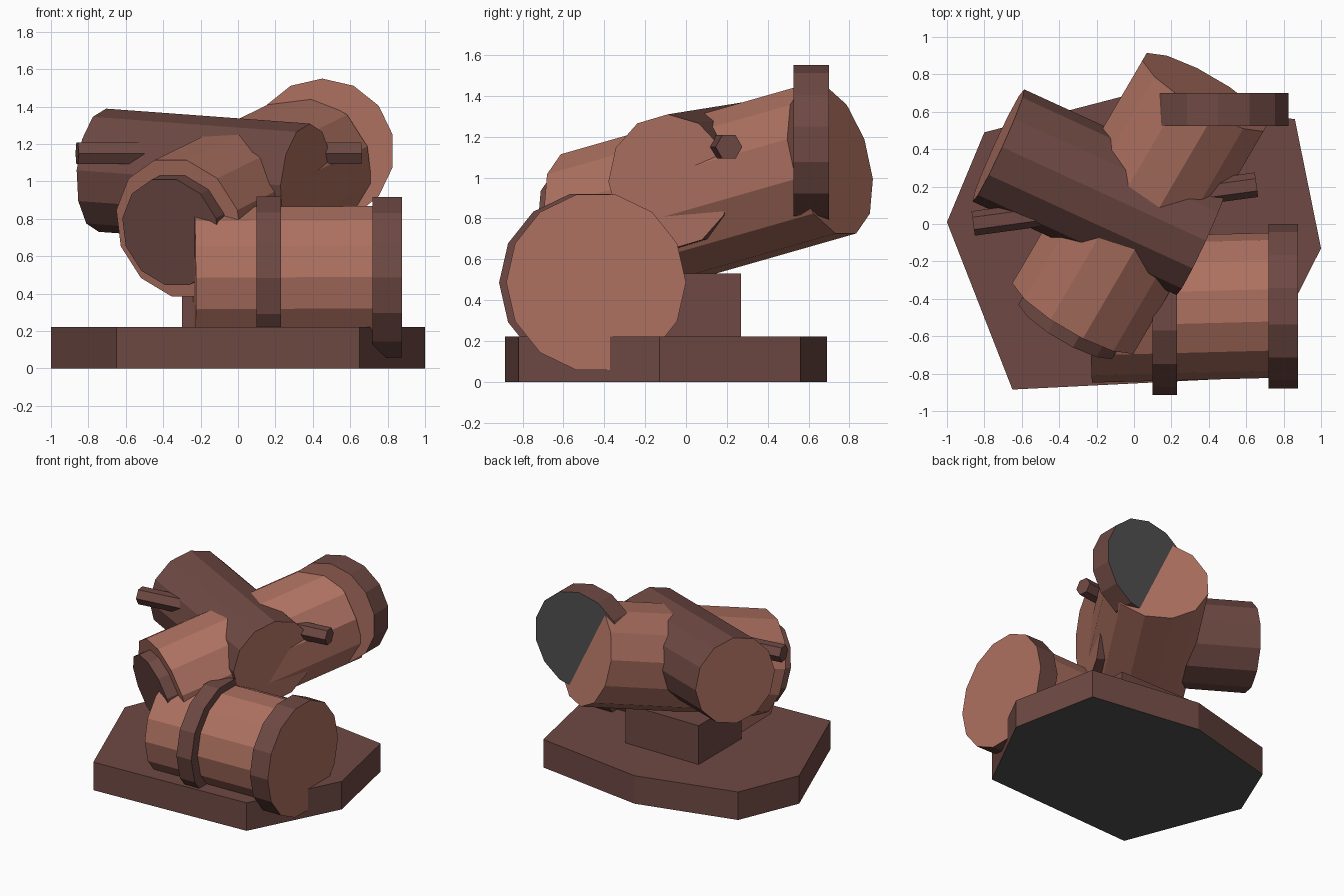
import bpy, math
from mathutils import Vector

if "Cube" in bpy.data.objects:
    bpy.data.objects.remove(bpy.data.objects["Cube"])


def material(name, rgb):
    m = bpy.data.materials.new(name)
    m.diffuse_color = (*rgb, 1)
    m.use_nodes = True
    m.node_tree.nodes["Principled BSDF"].inputs["Base Color"].default_value = m.diffuse_color
    return m


LIGHT = material("light_wood", (0.42, 0.165, 0.119))
DARK = material("dark_wood", (0.156, 0.066, 0.056))
GREY = material("grey", (0.08, 0.08, 0.08))


def prism(name, bottom, top, side, start=None, end=None):
    """Loft two matching rings; side, start cap and end cap each get a material."""
    n = len(bottom)
    faces = [(i, (i + 1) % n, n + (i + 1) % n, n + i) for i in range(n)]
    faces += [tuple(reversed(range(n))), tuple(range(n, 2 * n))]
    mesh = bpy.data.meshes.new(name)
    mesh.from_pydata([tuple(v) for v in bottom + top], [], faces)
    mats = [side, start or side, end or side]
    for m in mats:
        mesh.materials.append(m)
    mesh.polygons[n].material_index = 1
    mesh.polygons[n + 1].material_index = 2
    ob = bpy.data.objects.new(name, mesh)
    bpy.context.collection.objects.link(ob)
    return ob


def log(name, p, q, r, n, side, start=None, end=None, turn=0.0):
    """Flat-sided cylinder from p to q."""
    p, q = Vector(p), Vector(q)
    d = (q - p).normalized()
    u = d.cross(Vector((0, 0, 1))).normalized()
    v = u.cross(d)
    ring = []
    for i in range(n):
        # run clockwise in (u, v) so the ring is counter-clockwise about d
        a = -math.radians(turn) - 2 * math.pi * i / n
        ring.append(r * (math.cos(a) * u + math.sin(a) * v))
    return prism(name, [p + o for o in ring], [q + o for o in ring], side, start, end)


# ground slab with a grey underside
outline = [(-1, 0.01), (-0.65, -0.885), (0.65, -0.82), (1, -0.13),
           (0.86, 0.56), (-0.03, 0.69), (-0.8, 0.49)]
prism("ground_slab", [(x, y, 0) for x, y in outline],
      [(x, y, 0.222) for x, y in outline], DARK, GREY)

# support block under the crossing logs
square = [(-0.3, -0.27), (0.34, -0.27), (0.34, 0.27), (-0.3, 0.27)]
prism("support_block", [(x, y, 0.2) for x, y in square],
      [(x, y, 0.53) for x, y in square], DARK)

# long rising log with a dark core on its front end
front, back = Vector((-0.315, -0.485, 0.75)), Vector((0.38, 0.705, 1.09))
axis = (back - front).normalized()
log("rising_log", front, back, 0.388, 12, LIGHT, turn=15)
log("rising_log_core", front - axis * 0.09, front + axis * 0.05, 0.3, 12, DARK, turn=15)

# dark log crossing it
log("crossing_log", (-0.725, 0.42, 1.06), (0.365, -0.08, 0.98), 0.33, 12,
    DARK, LIGHT, LIGHT)

# lying log at the front, with a band and an end collar
log("lying_log", (-0.235, -0.46, 0.485), (0.73, -0.435, 0.49), 0.388, 14, LIGHT)
log("lying_log_band", (0.1, -0.47, 0.485), (0.23, -0.47, 0.485), 0.445, 14, DARK)
log("lying_log_collar", (0.72, -0.44, 0.487), (0.877, -0.44, 0.487), 0.44, 14,
    DARK, DARK, LIGHT)

# round disc at the back
log("back_disc", (0.45, 0.525, 1.163), (0.45, 0.7, 1.163), 0.387, 14,
    DARK, LIGHT, GREY, turn=90)

# thin stick running through the pile
log("stick", (-0.86, 0.003, 1.15), (0.655, 0.21, 1.15), 0.066, 6, DARK)
